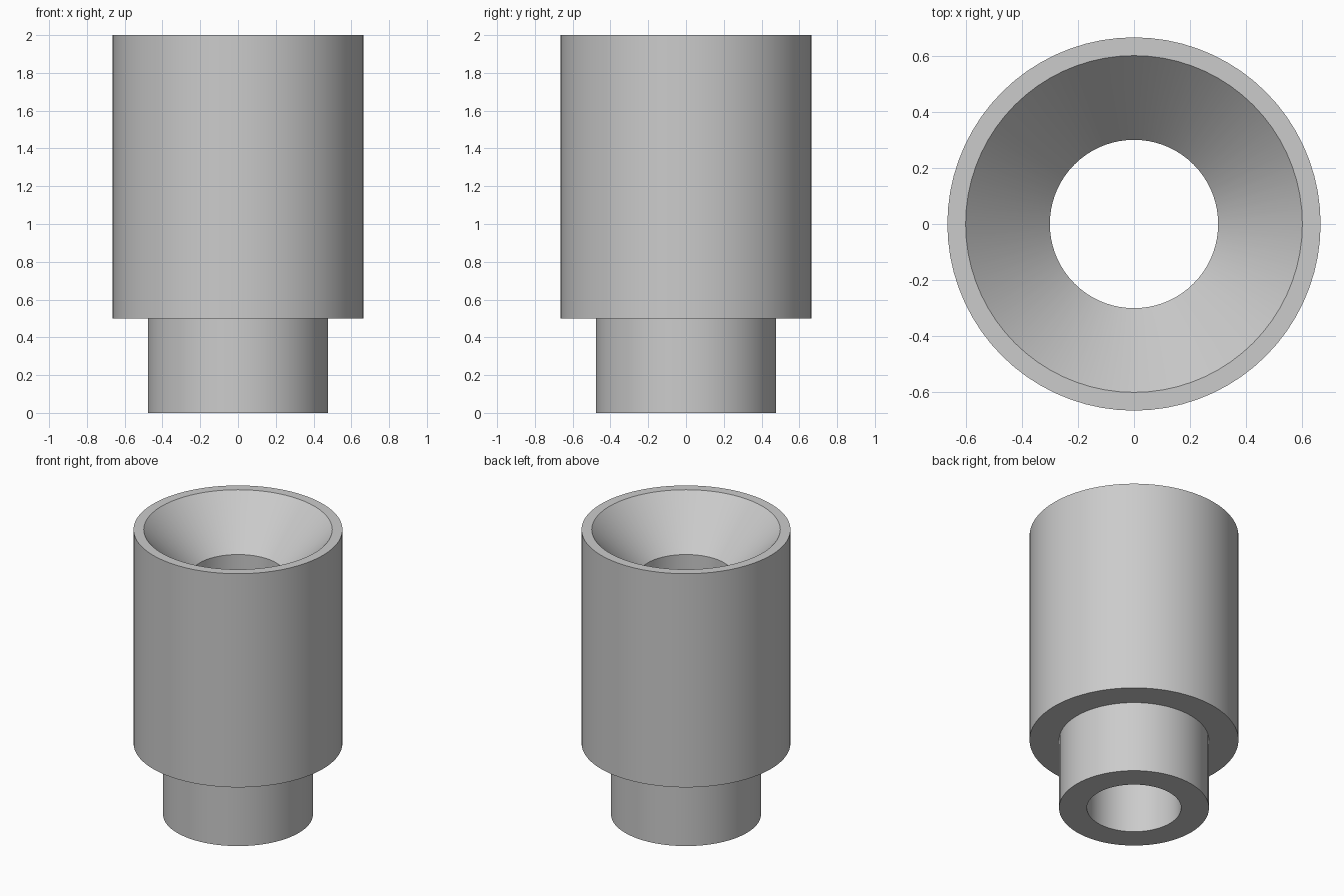
import bpy
import bmesh
import math

SEGMENTS = 72

default_cube = bpy.data.objects.get("Cube")
if default_cube:
    bpy.data.objects.remove(default_cube, do_unlink=True)


def make_material(name, colour):
    mat = bpy.data.materials.new(name)
    mat.use_nodes = True
    mat.diffuse_color = colour
    mat.node_tree.nodes["Principled BSDF"].inputs["Base Color"].default_value = colour
    return mat


def revolve(name, profile, mat):
    """Spin a closed (radius, height) profile around the z axis."""
    bm = bmesh.new()
    verts = [bm.verts.new((r, 0, z)) for r, z in profile]
    edges = [bm.edges.new((v, verts[i - 1])) for i, v in enumerate(verts)]
    bmesh.ops.spin(bm, geom=verts + edges, cent=(0, 0, 0), axis=(0, 0, 1),
                   angle=math.tau, steps=SEGMENTS, use_merge=True)
    bmesh.ops.remove_doubles(bm, verts=bm.verts[:], dist=0.0001)
    bmesh.ops.recalc_face_normals(bm, faces=bm.faces[:])
    mesh = bpy.data.meshes.new(name)
    bm.to_mesh(mesh)
    bm.free()
    mesh.materials.append(mat)
    obj = bpy.data.objects.new(name, mesh)
    bpy.context.collection.objects.link(obj)
    bpy.ops.object.select_all(action="DESELECT")
    obj.select_set(True)
    bpy.context.view_layer.objects.active = obj
    bpy.ops.object.shade_smooth_by_angle(angle=math.radians(30))
    return obj


# Dimensions
height, step_height = 2.0, 0.5
body_radius, neck_radius = 0.665, 0.477
bore_radius, mouth_radius = 0.3, 0.6
funnel_floor = 1.685

# Stepped sleeve: narrow neck, wide body, funnel mouth and straight through bore
grey = make_material("light grey", (0.6, 0.6, 0.6, 1))
revolve("stepped_sleeve", [
    (bore_radius, 0),
    (neck_radius, 0),
    (neck_radius, step_height),
    (body_radius, step_height),
    (body_radius, height),
    (mouth_radius, height),
    (bore_radius, funnel_floor),
], grey)
